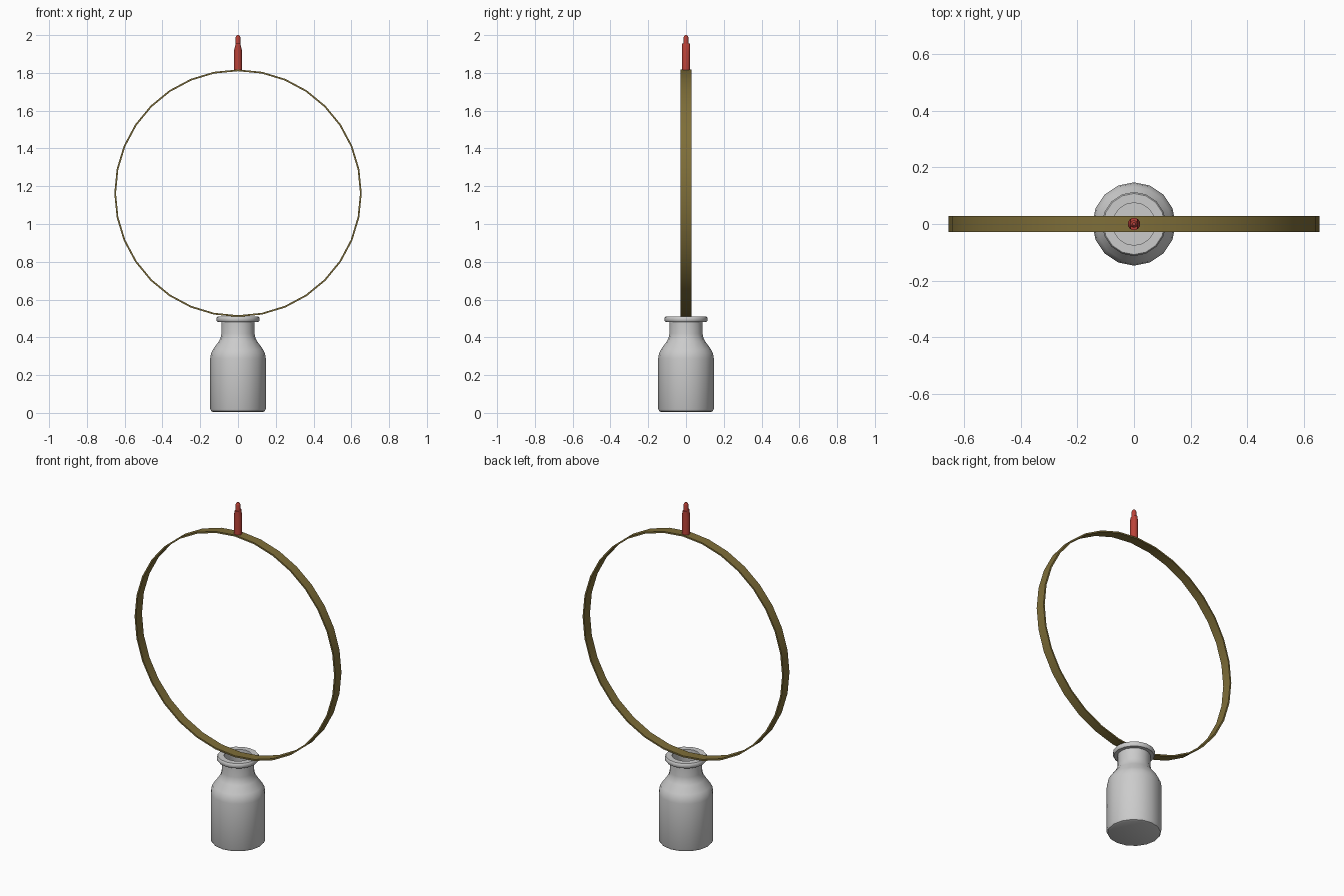
import bpy, bmesh, math

if "Cube" in bpy.data.objects:
    bpy.data.objects.remove(bpy.data.objects["Cube"])


def material(name, rgb):
    m = bpy.data.materials.new(name)
    m.diffuse_color = (*rgb, 1)
    m.use_nodes = True
    m.node_tree.nodes["Principled BSDF"].inputs["Base Color"].default_value = m.diffuse_color
    return m


GREY = material("light grey", (0.60, 0.60, 0.60))
OLIVE = material("olive brass", (0.21, 0.155, 0.04))
RED = material("red", (0.50, 0.055, 0.04))


def finish(name, bm, mat, angle):
    bmesh.ops.recalc_face_normals(bm, faces=bm.faces)
    me = bpy.data.meshes.new(name)
    bm.to_mesh(me)
    bm.free()
    me.materials.append(mat)
    ob = bpy.data.objects.new(name, me)
    bpy.context.collection.objects.link(ob)
    bpy.context.view_layer.objects.active = ob
    ob.select_set(True)
    bpy.ops.object.shade_smooth_by_angle(angle=math.radians(angle))
    ob.select_set(False)
    return ob


def lathe(name, profile, sides, mat, angle=40):
    """Stack capped sections of (radius, z, optional limit on x)."""
    bm = bmesh.new()
    rings = []
    for r, z, *limit in profile:
        lim = limit[0] if limit else r
        ring = []
        for i in range(sides):
            a = 2 * math.pi * i / sides
            x = max(-lim, min(lim, r * math.cos(a)))
            ring.append(bm.verts.new((x, r * math.sin(a), z)))
        rings.append(ring)
    for lo, hi in zip(rings, rings[1:]):
        for i in range(sides):
            j = (i + 1) % sides
            bm.faces.new((lo[i], lo[j], hi[j], hi[i]))
    bm.faces.new(rings[0])
    bm.faces.new(rings[-1])
    return finish(name, bm, mat, angle)


# Hollow bottle: outside going up, over the lip, then down the inside
lathe("bottle", [
    (0.132, 0.005), (0.142, 0.009), (0.147, 0.02), (0.147, 0.29),
    (0.143, 0.315), (0.132, 0.337), (0.102, 0.378), (0.092, 0.398), (0.088, 0.42),
    (0.088, 0.482), (0.108, 0.482), (0.113, 0.488), (0.113, 0.504), (0.108, 0.510),
    (0.075, 0.510), (0.075, 0.41), (0.09, 0.372), (0.132, 0.30),
    (0.132, 0.03), (0.12, 0.02)], 16, GREY)

# Large flat band standing upright
bm = bmesh.new()
N, CZ, HALF = 32, 1.163, 0.028
loops = []
for i in range(N):
    a = 2 * math.pi * i / N
    loops.append([bm.verts.new((r * math.cos(a), y, CZ + r * math.sin(a)))
                  for r, y in ((0.655, -HALF), (0.655, HALF), (0.646, HALF), (0.646, -HALF))])
for i in range(N):
    p, q = loops[i], loops[(i + 1) % N]
    for k in range(4):
        m = (k + 1) % 4
        bm.faces.new((p[k], p[m], q[m], q[k]))
finish("hoop", bm, OLIVE, 30)

# Post on top of the hoop, chamfered to a wedge on its left and right sides
lathe("post", [(0.022, 1.812), (0.022, 1.915), (0.022, 1.955, 0.012)], 16, RED, 30)

# Rounded pin at the very top
lathe("pin", [(0.013, 1.92), (0.013, 1.986), (0.011, 1.994), (0.006, 2.0)], 12, RED, 50)
